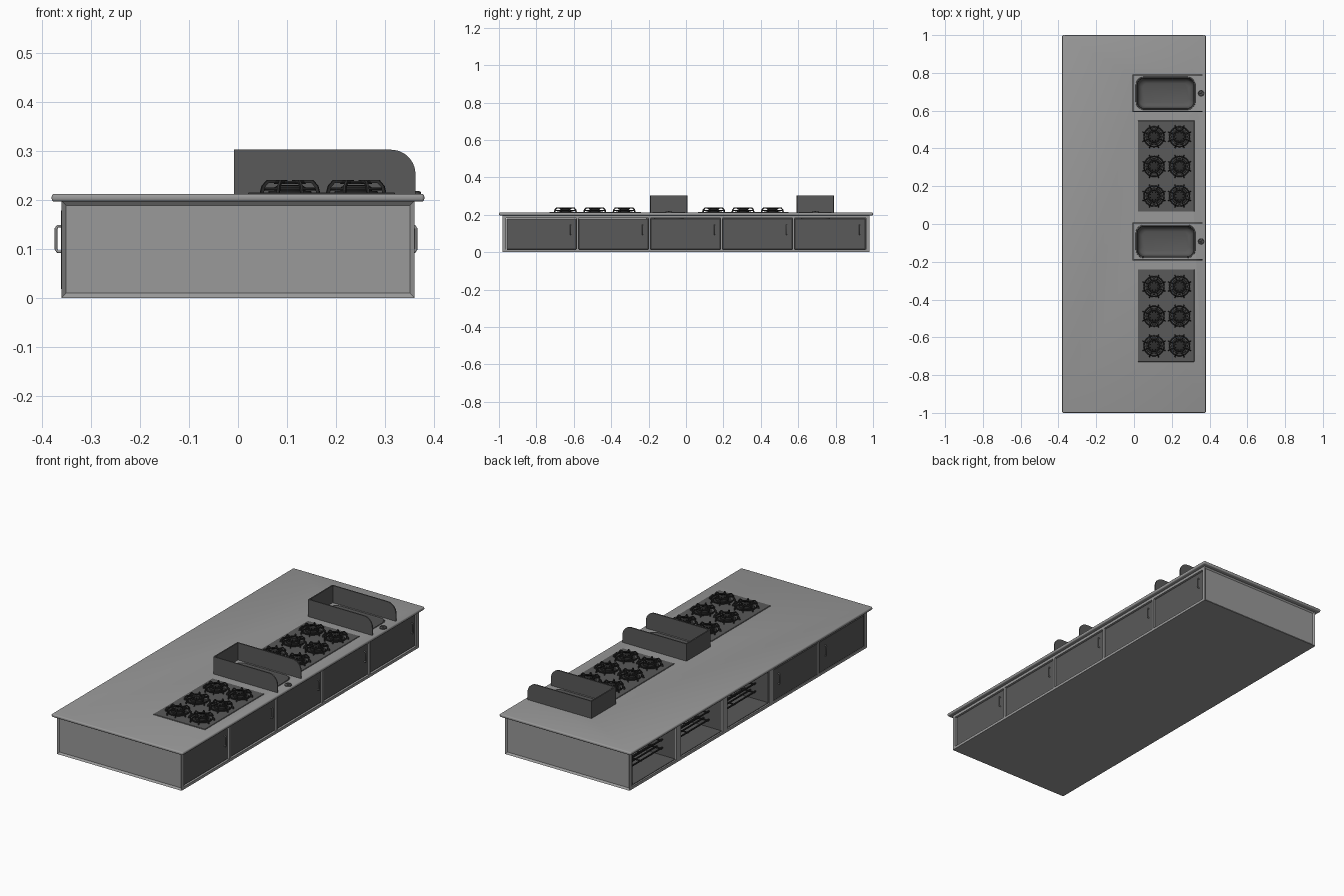
import bpy, bmesh, math
from mathutils import Vector, Matrix

if "Cube" in bpy.data.objects:
    bpy.data.objects.remove(bpy.data.objects["Cube"])


def mat(name, v):
    m = bpy.data.materials.new(name)
    m.diffuse_color = (v, v, v, 1)
    m.use_nodes = True
    m.node_tree.nodes["Principled BSDF"].inputs["Base Color"].default_value = m.diffuse_color
    return m


STEEL = mat("light grey steel", 0.32)
DARK = mat("dark grey panel", 0.10)
BLACK = mat("black iron", 0.025)


def make(name, bm, m, smooth=False):
    bmesh.ops.recalc_face_normals(bm, faces=bm.faces)
    me = bpy.data.meshes.new(name)
    bm.to_mesh(me)
    bm.free()
    me.materials.append(m)
    ob = bpy.data.objects.new(name, me)
    bpy.context.collection.objects.link(ob)
    if smooth:
        bpy.ops.object.select_all(action='DESELECT')
        ob.select_set(True)
        bpy.context.view_layer.objects.active = ob
        bpy.ops.object.shade_smooth_by_angle(angle=math.radians(40))
    return ob


def add_box(bm, x0, x1, y0, y1, z0, z1):
    s = Vector((x1 - x0, y1 - y0, z1 - z0))
    c = Vector((x0 + x1, y0 + y1, z0 + z1)) / 2
    r = bmesh.ops.create_cube(bm, size=1, matrix=Matrix.Translation(c) @ Matrix.Diagonal((*s, 1)))
    return r['verts']


def box(name, m, *dims, bevel=0, segs=1):
    bm = bmesh.new()
    add_box(bm, *dims)
    if bevel:
        bmesh.ops.bevel(bm, geom=bm.edges[:], offset=bevel, segments=segs, profile=0.5, affect='EDGES')
    return make(name, bm, m, bevel > 0 and segs > 1)


def prism(bm, pts, direction):
    """Extrude a flat polygon along a vector."""
    f = bm.faces.new([bm.verts.new(p) for p in pts])
    r = bmesh.ops.extrude_face_region(bm, geom=[f], use_keep_orig=True)
    bmesh.ops.translate(bm, vec=direction, verts=[v for v in r['geom'] if isinstance(v, bmesh.types.BMVert)])


def lathe(bm, prof, n=24, closed=False):
    rings = [[bm.verts.new((r * math.cos(2 * math.pi * i / n), r * math.sin(2 * math.pi * i / n), z))
              for i in range(n)] for r, z in prof]
    for a, b in zip(rings, rings[1:] + (rings[:1] if closed else [])):
        for i in range(n):
            j = (i + 1) % n
            bm.faces.new((a[i], a[j], b[j], b[i]))
    if not closed:
        bm.faces.new(rings[-1])
        bm.faces.new(rings[0])


def rounded_rect(cx, cy, hx, hy, r, z, n=8):
    pts = []
    for k, (sx, sy) in enumerate(((1, 1), (-1, 1), (-1, -1), (1, -1))):
        for i in range(n + 1):
            a = math.pi / 2 * (k + i / n)
            pts.append((cx + sx * (hx - r) + r * math.cos(a), cy + sy * (hy - r) + r * math.sin(a), z))
    return pts


SINKS = (-0.092, 0.692)
SPLITS = (-0.965, -0.58, -0.195, 0.19, 0.575, 0.965)
TOP = 0.212

# countertop with rounded edge and cut-outs for the basins
counter = box("countertop", STEEL, -0.38, 0.38, -1, 1, 0.196, TOP, bevel=0.006, segs=3)
bm = bmesh.new()
for cy in SINKS:
    prism(bm, rounded_rect(0.167, cy, 0.153, 0.083, 0.04, 0.15), Vector((0, 0, 0.1)))
cutter = make("basin_cutter", bm, STEEL)
cutter.hide_render = True
mod = counter.modifiers.new("basin holes", 'BOOLEAN')
mod.operation, mod.solver, mod.object = 'DIFFERENCE', 'EXACT', cutter
bpy.context.view_layer.objects.active = counter
bpy.ops.object.modifier_apply(modifier=mod.name)
bpy.data.objects.remove(cutter)

# cabinet carcass: floor, rails, stiles
bm = bmesh.new()
add_box(bm, -0.36, 0.36, -0.97, 0.97, 0, 0.014)
for s in (-1, 1):
    x0, x1 = sorted((s * 0.33, s * 0.36))
    add_box(bm, x0, x1, -0.97, 0.97, 0.182, 0.198)
    for y in SPLITS[1:-1]:
        w = 0.006 if s > 0 or y < -0.3 else 0.018
        add_box(bm, x0, x1, y - w, y + w, 0.014, 0.182)
make("cabinet_frame", bm, STEEL)

# end walls with recessed panel
for s, nm in ((-1, "front"), (1, "back")):
    bm = bmesh.new()
    y0, y1 = sorted((s * 0.962, s * 0.98))
    add_box(bm, -0.36, 0.36, y0, y1, 0, 0.198)
    bm.normal_update()
    f = [f for f in bm.faces if f.normal.y * s > 0.9]
    bmesh.ops.inset_region(bm, faces=f, thickness=0.0135)
    bmesh.ops.translate(bm, verts=f[0].verts[:], vec=(0, -s * 0.008, 0))
    make(nm + "_end_wall", bm, STEEL)


def handle(name, x, y, s):
    """Bowed pull handle standing off a door."""
    cu = bpy.data.curves.new(name, 'CURVE')
    cu.dimensions = '3D'
    cu.bevel_depth, cu.bevel_resolution, cu.use_fill_caps = 0.0028, 2, True
    pts = ((0, 0.094), (0.008, 0.094), (0.0112, 0.099), (0.0112, 0.141), (0.008, 0.146), (0, 0.146))
    sp = cu.splines.new('POLY')
    sp.points.add(len(pts) - 1)
    for p, (d, z) in zip(sp.points, pts):
        p.co = (x + s * d, y, z, 1)
    cu.materials.append(STEEL)
    bpy.context.collection.objects.link(bpy.data.objects.new(name, cu))


# doors: five on the right, two on the left; three open shelf bays on the left
for i, (a, b) in enumerate(zip(SPLITS, SPLITS[1:])):
    box(f"right_door_{i}", DARK, 0.335, 0.353, a + 0.006, b - 0.006, 0.015, 0.181, bevel=0.003)
    handle(f"right_handle_{i}", 0.352, b - 0.037, 1)
    if i < 2:
        box(f"left_door_{i}", DARK, -0.361, -0.343, a + 0.006, b - 0.006, 0.015, 0.181, bevel=0.003)
        handle(f"left_handle_{i}", -0.36, b - 0.05, -1)
        continue
    # dark lining of the open bay
    bm = bmesh.new()
    add_box(bm, -0.04, -0.03, a, b, 0.014, 0.197)
    add_box(bm, -0.352, -0.03, a + 0.002, a + 0.019, 0.014, 0.196)
    add_box(bm, -0.352, -0.03, b - 0.019, b - 0.002, 0.014, 0.196)
    add_box(bm, -0.352, -0.03, a, b, 0.014, 0.017)
    add_box(bm, -0.352, -0.03, a, b, 0.190, 0.196)
    make(f"open_bay_lining_{i}", bm, DARK)
    # wire racks
    bm = bmesh.new()
    for z in (0.055, 0.098, 0.14):
        for k in range(8):
            x = -0.28 + k * 0.03
            add_box(bm, x - 0.003, x + 0.003, a + 0.02, b - 0.02, z, z + 0.006)
        for k in range(3):
            y = a + 0.03 + k * (b - a - 0.06) / 2
            add_box(bm, -0.282, -0.068, y - 0.003, y + 0.003, z - 0.003, z + 0.002)
    make(f"wire_racks_{i}", bm, BLACK)

# sinks: basin, splash guard, tap base
for n, cy in enumerate(SINKS):
    bm = bmesh.new()
    spec = ((0.158, 0.088, 0.044, TOP), (0.157, 0.087, 0.043, 0.2135), (0.152, 0.082, 0.039, 0.2135),
            (0.149, 0.079, 0.037, 0.205), (0.145, 0.075, 0.035, 0.11), (0.138, 0.068, 0.032, 0.097),
            (0.122, 0.052, 0.025, 0.09))
    loops = [[bm.verts.new(p) for p in rounded_rect(0.167, cy, hx, hy, r, z)] for hx, hy, r, z in spec]
    for la, lb in zip(loops, loops[1:]):
        for i in range(len(la)):
            j = (i + 1) % len(la)
            bm.faces.new((la[i], la[j], lb[j], lb[i]))
    bm.faces.new(loops[-1])
    make(f"sink_basin_{n}", bm, DARK, True)

    bm = bmesh.new()
    arc = [(0.312 + 0.05 * math.sin(t * math.pi / 20), 0.252 + 0.05 * math.cos(t * math.pi / 20)) for t in range(11)]
    side = [(-0.008, TOP - 0.002), (-0.008, 0.302)] + arc + [(0.362, TOP - 0.002)]
    for y in (cy - 0.1, cy + 0.094):
        prism(bm, [(x, y, z) for x, z in side], Vector((0, 0.006, 0)))
    add_box(bm, -0.0085, -0.002, cy - 0.1, cy + 0.1, TOP - 0.002, 0.302)
    make(f"splash_guard_{n}", bm, DARK)

    bm = bmesh.new()
    lathe(bm, ((0.018, TOP - 0.002), (0.018, 0.216), (0.014, 0.218), (0.012, 0.216), (0.005, 0.216), (0.004, 0.219)))
    tap = make(f"tap_base_{n}", bm, DARK, True)
    tap.location = (0.355, cy, 0)

# one burner: stepped cap, grate rings and bent arms
bm = bmesh.new()
lathe(bm, ((0.045, 0.213), (0.043, 0.218), (0.032, 0.218), (0.032, 0.225), (0.026, 0.229), (0.012, 0.230)))
for r, z in ((0.053, 0.222), (0.03, 0.235)):
    lathe(bm, [(r + 0.0035 * math.cos(k * math.pi / 3), z + 0.0035 * math.sin(k * math.pi / 3)) for k in range(6)],
          closed=True)
arm = ((0.066, 0.213), (0.062, 0.228), (0.051, 0.240), (0.018, 0.240), (0.018, 0.234), (0.048, 0.234),
       (0.056, 0.226), (0.059, 0.213))
for k in range(8):
    a = (k + 0.5) * math.pi / 4
    d, t = Vector((math.cos(a), math.sin(a), 0)), Vector((-math.sin(a), math.cos(a), 0)) * 0.005
    prism(bm, [d * r + Vector((0, 0, z)) - t / 2 for r, z in arm], t)
burner = make("burner", bm, BLACK, True)

# two hobs, six burners each
first = True
for n, (y0, y1) in enumerate(((-0.73, -0.24), (0.065, 0.548))):
    box(f"hob_plate_{n}", DARK, 0.02, 0.32, y0, y1, TOP - 0.004, 0.215, bevel=0.002)
    cy = (-0.488, 0.305)[n]
    for x in (0.106, 0.241):
        for dy in (-0.157, 0, 0.157):
            ob = burner if first else burner.copy()
            if not first:
                bpy.context.collection.objects.link(ob)
            ob.location = (x, cy + dy, 0)
            first = False
